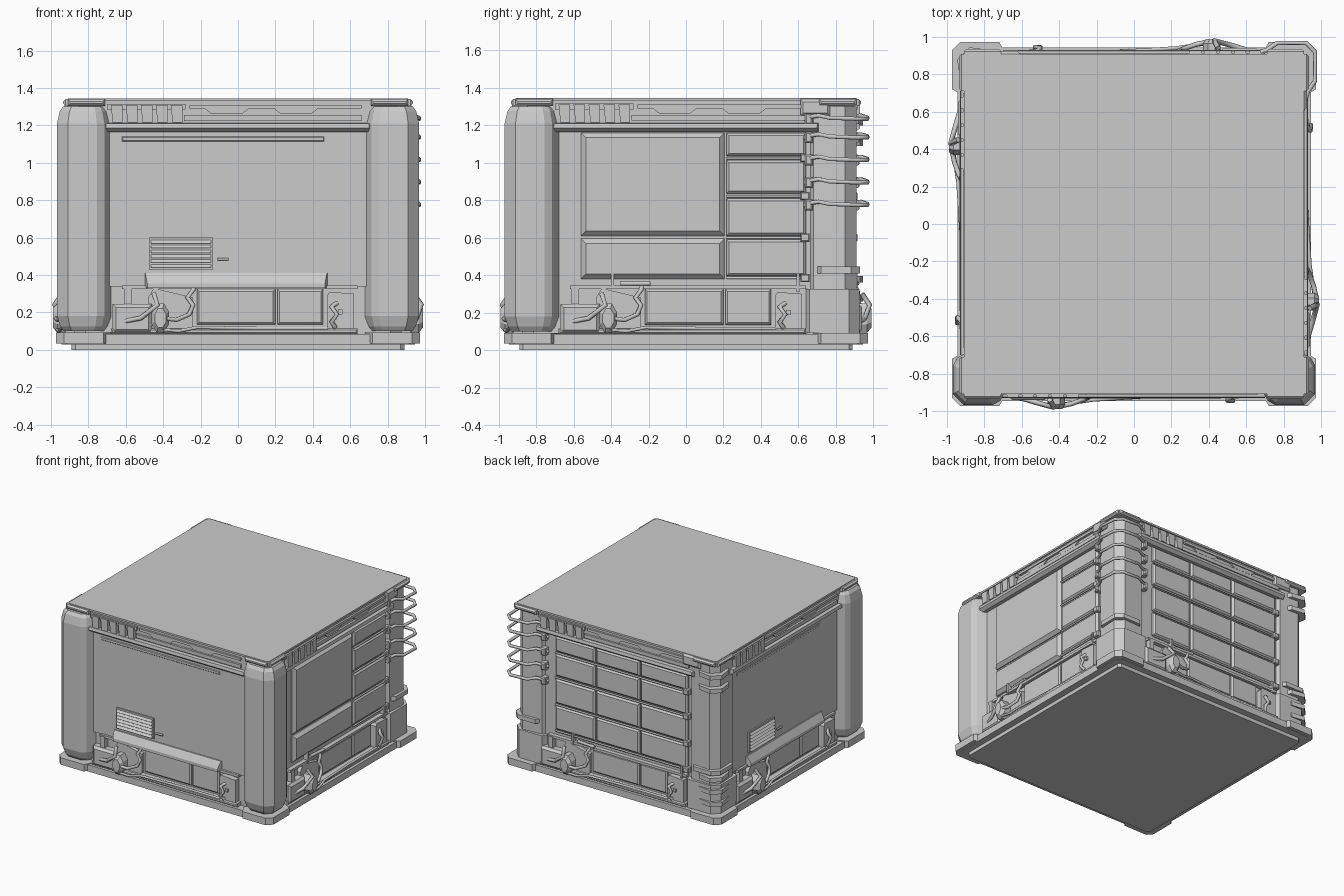
import bpy, bmesh, math
from mathutils import Matrix, Vector

FRONT, RIGHT, BACK, LEFT = range(4)


def turn(p, side):
    # side-local (u along face, d outward, z up) to world space
    return Matrix.Rotation(side * math.pi / 2, 3, 'Z') @ Vector((p[0], -p[1], p[2]))


def loft(name, rings, side=FRONT):
    bm = bmesh.new()
    loops = [[bm.verts.new(turn(p, side)) for p in r] for r in rings]
    for a, b in zip(loops, loops[1:]):
        n = len(a)
        for i in range(n):
            bm.faces.new((a[i], a[(i + 1) % n], b[(i + 1) % n], b[i]))
    bm.faces.new(loops[0])
    bm.faces.new(loops[-1])
    bmesh.ops.recalc_face_normals(bm, faces=bm.faces[:])
    me = bpy.data.meshes.new(name)
    bm.to_mesh(me)
    bm.free()
    ob = bpy.data.objects.new(name, me)
    bpy.context.collection.objects.link(ob)
    return ob


def block(name, side, u0, u1, z0, z1, d0, d1, inset=0.0):
    # rectangular block on a face, outer face optionally inset
    def ring(d, i):
        return [(u0 + i, d, z0 + i), (u1 - i, d, z0 + i), (u1 - i, d, z1 - i), (u0 + i, d, z1 - i)]
    rings = [ring(d0, 0), ring(d1, inset)]
    if inset:
        rings.insert(1, ring(d1 - min(inset, (d1 - d0) * 0.7), 0))
    return loft(name, rings, side)


def strip(name, side, u0, u1, profile, taper=0.0):
    # (d, z) profile swept along the face
    dmin = min(d for d, z in profile)
    span = max(d for d, z in profile) - dmin
    ends = [[(u + s * taper * (d - dmin) / span, d, z) for d, z in profile] for u, s in ((u0, 1), (u1, -1))]
    return loft(name, ends, side)


def plate(name, side, outline, d0, d1):
    # (u, z) outline extruded outward
    return loft(name, [[(u, d, z) for u, z in outline] for d in (d0, d1)], side)


def tube(name, side, points, radius):
    cu = bpy.data.curves.new(name, 'CURVE')
    cu.dimensions = '3D'
    cu.bevel_depth = radius
    cu.bevel_resolution = 1
    cu.use_fill_caps = True
    sp = cu.splines.new('POLY')
    sp.points.add(len(points) - 1)
    for pt, p in zip(sp.points, points):
        pt.co = (*turn(p, side), 1)
    ob = bpy.data.objects.new(name, cu)
    bpy.context.collection.objects.link(ob)
    return ob


def slab(name, h, c, z0, z1):
    # square with cut corners
    pts = [(h, h - c), (h - c, h), (c - h, h), (-h, h - c), (-h, c - h), (c - h, -h), (h - c, -h), (h, c - h)]
    return loft(name, [[(x, y, z) for x, y in pts] for z in (z0, z1)])


# Base, core and lid
slab("floor_pad", 0.89, 0.02, 0.0, 0.035)
slab("base_plate", 0.945, 0.03, 0.03, 0.085)
slab("core_body", 0.875, 0.06, 0.08, 1.32)
slab("upper_band", 0.895, 0.05, 1.21, 1.31)
slab("lid_rim", 0.90, 0.03, 1.305, 1.33)
slab("lid_plate", 0.91, 0.015, 1.33, 1.345)

# Base corner pads
for k in range(4):
    pad = [(0.68, -0.90), (0.72, -0.972), (0.93, -0.972), (0.972, -0.93), (0.972, -0.72), (0.90, -0.68), (0.8, -0.8)]
    loft("base_corner_pad", [[(x, -y, z) for x, y in pad] for z in (0.035, 0.092)], k)

# Large rounded front pillars
pillar = [(0.67, 0.86), (0.715, 0.945), (0.755, 0.968), (0.91, 0.968), (0.968, 0.91),
          (0.968, 0.755), (0.945, 0.715), (0.86, 0.67), (0.8, 0.8)]
levels = ((0.10, 0.76), (0.125, 0.88), (0.18, 1.0), (1.21, 1.0), (1.275, 0.9), (1.30, 0.78))
for s in (1, -1):
    loft("corner_pillar", [[(s * (0.82 + (x - 0.82) * f), 0.82 + (y - 0.82) * f, z) for x, y in pillar]
                           for z, f in levels])

# Slim posts on the two rear corners
for k in (RIGHT, BACK):
    post = [(0.66, 0.87), (0.68, 0.90), (0.85, 0.91), (0.91, 0.85), (0.90, 0.68), (0.87, 0.66), (0.8, 0.8)]
    loft("rear_corner_post", [[(u, d, z) for u, d in post] for z in (0.09, 1.30)], k)
    foot = [(0.64, 0.88), (0.66, 0.925), (0.87, 0.925), (0.925, 0.87), (0.925, 0.66), (0.88, 0.64), (0.8, 0.8)]
    loft("rear_corner_foot", [[(u, d, z) for u, d in foot] for z in (0.09, 0.325)], k)
    guard = [(0.70, 0.90), (0.72, 0.93), (0.88, 0.93), (0.93, 0.88), (0.93, 0.72), (0.90, 0.70), (0.8, 0.8)]
    loft("rear_corner_guard", [[(u, d, z) for u, d in guard] for z in (0.41, 0.445)], k)

# Parts shared by all four sides
for k in range(4):
    strip("cornice", k, -0.73, 0.72, [(0.86, 1.165), (0.905, 1.165), (0.93, 1.185), (0.925, 1.21), (0.86, 1.215)], 0.02)
    for i in range(5):
        u = -0.68 + i * 0.08
        plate("vent_tooth", k, [(u + 0.01, 1.215), (u + 0.062, 1.215), (u + 0.062, 1.31), (u, 1.31)], 0.88, 0.928)
    block("vent_back_rail", k, -0.70, -0.28, 1.285, 1.315, 0.88, 0.915)
    block("trim_strip", k, -0.29, 0.66, 1.225, 1.255, 0.88, 0.912)
    block("trim_strip_upper", k, -0.26, 0.66, 1.29, 1.31, 0.88, 0.915)
    for u in (-0.06, 0.31):
        plate("trim_tab", k, [(u - 0.13, 1.30), (u - 0.08, 1.26), (u + 0.08, 1.26), (u + 0.13, 1.30)], 0.88, 0.907)
    for s in (1, -1):
        block("lid_corner_clip", k, s * 0.81 - 0.10, s * 0.81 + 0.10, 1.305, 1.34, 0.88, 0.935, 0.012)

    # lower skirt
    block("skirt_sill", k, -0.68, 0.64, 0.085, 0.115, 0.86, 0.93, 0.008)
    block("skirt_top_rail", k, -0.62, 0.64, 0.325, 0.345, 0.86, 0.91)
    block("skirt_panel_wide", k, -0.22, 0.20, 0.135, 0.325, 0.86, 0.90, 0.012)
    block("skirt_panel_narrow", k, 0.21, 0.455, 0.135, 0.325, 0.86, 0.90, 0.012)
    plate("latch_panel", k, [(0.475, 0.09), (0.62, 0.09), (0.62, 0.30), (0.49, 0.31), (0.475, 0.29)], 0.86, 0.92)
    tube("latch_lever", k, [(0.52, 0.92, 0.12), (0.50, 0.945, 0.15), (0.53, 0.945, 0.19),
                            (0.50, 0.94, 0.23), (0.53, 0.915, 0.25)], 0.013)
    block("latch_boss", k, 0.535, 0.56, 0.19, 0.215, 0.91, 0.935)
    block("socket_box", k, -0.67, -0.46, 0.09, 0.245, 0.86, 0.94, 0.018)
    block("socket_bracket", k, -0.61, -0.57, 0.24, 0.335, 0.86, 0.915)
    # pipe coupling with hoses
    plate("coupling_plate", k, [(-0.47, 0.09), (-0.27, 0.09), (-0.24, 0.13), (-0.24, 0.28), (-0.45, 0.33), (-0.48, 0.28)],
          0.86, 0.905)
    ring = [(-0.415 + 0.05 * math.cos(a), 0.17 + 0.085 * math.sin(a)) for a in (i * math.pi / 4 + math.pi / 8 for i in range(8))]
    loft("coupling_plug", [[(-0.415 + (u + 0.415) * f, d, 0.17 + (z - 0.17) * f) for u, z in ring]
                           for d, f in ((0.90, 1), (0.965, 1), (0.99, 0.65))], k)
    tube("coupling_brace", k, [(-0.62, 0.925, 0.15), (-0.52, 0.955, 0.17), (-0.43, 0.98, 0.24), (-0.45, 0.94, 0.30)], 0.014)
    tube("hose", k, [(-0.40, 0.975, 0.17), (-0.33, 0.96, 0.16), (-0.26, 0.935, 0.19), (-0.24, 0.925, 0.24),
                     (-0.27, 0.92, 0.28), (-0.24, 0.915, 0.32), (-0.23, 0.89, 0.36)], 0.013)
    tube("lower_hose", k, [(-0.42, 0.97, 0.11), (-0.32, 0.955, 0.10), (-0.22, 0.94, 0.12), (0.1, 0.92, 0.115),
                           (0.48, 0.92, 0.115)], 0.010)
    tube("upper_pipe", k, [(-0.35, 0.90, 0.355), (-0.19, 0.915, 0.355)], 0.012)

# Plain faces with hood and louvre
for k in (FRONT, LEFT):
    block("smooth_panel", k, -0.72, 0.69, 0.34, 1.17, 0.86, 0.892)
    block("panel_top_lip", k, -0.62, 0.46, 1.115, 1.14, 0.88, 0.897, 0.004)
    strip("skirt_hood", k, -0.505, 0.485, [(0.87, 0.415), (0.90, 0.41), (0.932, 0.355), (0.932, 0.33), (0.87, 0.33)], 0.02)
    block("louvre_frame", k, -0.475, -0.135, 0.43, 0.60, 0.88, 0.903)
    for i in range(6):
        z = 0.44 + i * 0.026
        strip("louvre_slat", k, -0.465, -0.145, [(0.90, z), (0.918, z), (0.90, z + 0.02)])
    tube("pull_pin", k, [(-0.11, 0.905, 0.485), (-0.05, 0.905, 0.485)], 0.008)

# Padded panel rows
rows = ((0.395, 0.59), (0.61, 0.81), (0.835, 1.015), (1.035, 1.16))
columns = {RIGHT: [(0.215, 0.64)], BACK: [(-0.56, -0.20), (-0.19, 0.205), (0.215, 0.64)]}
for k, cols in columns.items():
    for u0, u1 in cols:
        for z0, z1 in rows:
            block("ribbed_panel", k, u0, u1, z0, z1, 0.86, 0.902, 0.014)
    u0 = cols[0][0]
    for z in (0.385, 0.60, 0.822, 1.025):
        tube("panel_seam_rail", k, [(u0, 0.895, z), (0.64, 0.895, z)], 0.008)
        block("seam_clip", k, 0.61, 0.66, z - 0.022, z + 0.022, 0.86, 0.915, 0.006)
    block("top_corner_box", k, 0.61, 0.77, 1.25, 1.34, 0.88, 0.925, 0.015)
    block("skirt_strut", k, 0.59, 0.605, 0.31, 0.41, 0.86, 0.915)
    block("skirt_strut", k, -0.40, -0.385, 0.33, 0.41, 0.86, 0.915)
block("large_cushion_panel", RIGHT, -0.56, 0.205, 0.61, 1.16, 0.86, 0.908, 0.025)
block("small_cushion_panel", RIGHT, -0.56, 0.205, 0.38, 0.595, 0.86, 0.908, 0.025)

# Wrap-around handrails on the back right corner
for z in (0.78, 0.90, 1.02, 1.14, 1.24):
    half = [(0.63, 0.885, z - 0.01), (0.66, 0.915, z + 0.005), (0.71, 0.93, z + 0.012), (0.765, 0.968, z), (0.92, 0.968, z - 0.006)]
    tube("corner_handrail", RIGHT, half + [(d, u, h) for u, d, h in reversed(half)], 0.012)
    for k, s in ((RIGHT, 1), (BACK, -1)):
        block("handrail_mount", k, s * 0.655 - 0.02, s * 0.655 + 0.02, z - 0.035, z + 0.025, 0.86, 0.925, 0.008)

# Finger brackets on the back left corner
for z in (0.16, 0.26, 0.36, 1.09, 1.20):
    half = [(0.74, 0.89), (0.77, 0.93), (0.88, 0.945)]
    pts = half + [(d, u) for u, d in reversed(half)] + [(0.8, 0.8)]
    loft("corner_finger_bracket", [[(u, d, h) for u, d in pts] for h in (z, z + 0.035)], BACK)
